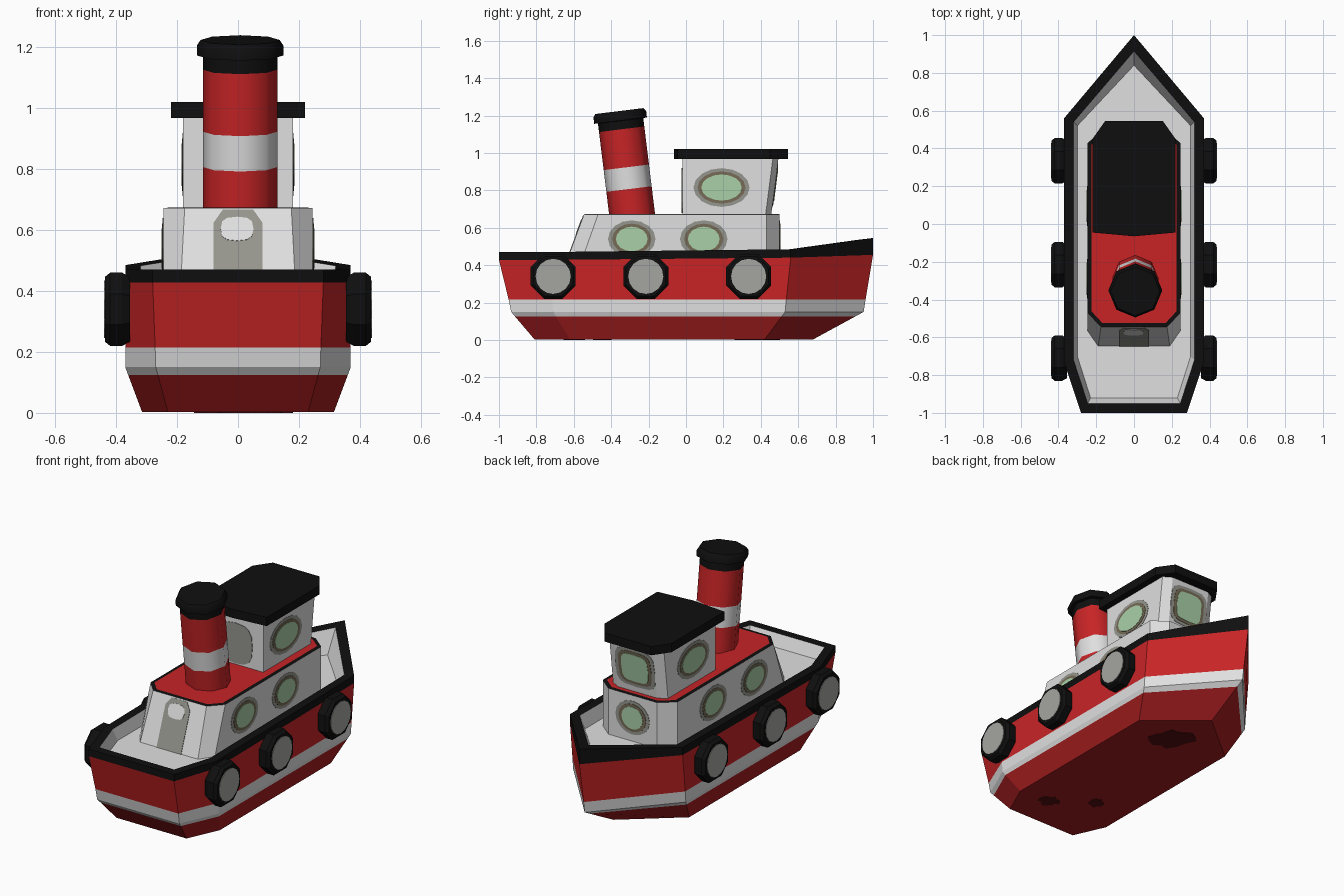
import bpy, bmesh, math, random
from mathutils import Matrix, Vector

if "Cube" in bpy.data.objects:
    bpy.data.objects.remove(bpy.data.objects["Cube"])

random.seed(4)


def paint(name, r, g, b):
    m = bpy.data.materials.new(name)
    m.diffuse_color = [((c / 255 + 0.055) / 1.055) ** 2.4 for c in (r, g, b)] + [1]
    m.use_nodes = True
    m.node_tree.nodes["Principled BSDF"].inputs["Base Color"].default_value = m.diffuse_color
    return m


RED = paint("red", 200, 36, 38)
DARK_RED = paint("dark red", 165, 29, 31)
RUST = paint("rust", 82, 14, 14)
WHITE = paint("white", 224, 224, 224)
BLACK = paint("black", 15, 15, 15)
GREY = paint("grey", 150, 150, 143)
BROWN = paint("brown", 118, 107, 86)
GREEN = paint("pale green", 170, 208, 168)
HUB = paint("hub grey", 165, 165, 160)


def loft(name, rings, mats, smooth=None):
    """Join closed rings; mats = bottom cap, one per band, top cap."""
    bm = bmesh.new()
    me = bpy.data.meshes.new(name)
    slots = list(dict.fromkeys(mats))
    for m in slots:
        me.materials.append(m)
    vs = [[bm.verts.new(p) for p in r] for r in rings]
    n = len(vs[0])
    bm.faces.new(vs[0][::-1]).material_index = slots.index(mats[0])
    for k in range(len(vs) - 1):
        for i in range(n):
            j = (i + 1) % n
            f = bm.faces.new((vs[k][i], vs[k][j], vs[k + 1][j], vs[k + 1][i]))
            f.material_index = slots.index(mats[k + 1])
    bm.faces.new(vs[-1]).material_index = slots.index(mats[-1])
    bmesh.ops.recalc_face_normals(bm, faces=bm.faces)
    bm.to_mesh(me)
    bm.free()
    ob = bpy.data.objects.new(name, me)
    bpy.context.collection.objects.link(ob)
    if smooth:
        bpy.ops.object.select_all(action='DESELECT')
        ob.select_set(True)
        bpy.context.view_layer.objects.active = ob
        bpy.ops.object.shade_smooth_by_angle(angle=math.radians(smooth))
    return ob


def mirrored(half):
    """Complete a half outline (x >= 0) across x = 0."""
    return half + [(-p[0],) + tuple(p[1:]) for p in reversed(half) if p[0] > 0]


def at_z(half, z):
    return mirrored([(x, y, z) for x, y in half])


def blend(a, b, t):
    return [tuple(Vector(p).lerp(Vector(q), t)) for p, q in zip(a, b)]


def lathe(name, profile, n, matrix, mats, turn=0.0, smooth=None):
    rings = [[matrix @ Vector((r * math.cos(turn + math.tau * i / n),
                               r * math.sin(turn + math.tau * i / n), t))
              for i in range(n)] for r, t in profile]
    return loft(name, rings, mats, smooth)


def plate(name, origin, u, v, pts, thick, mat):
    """Thin painted detail lying on a wall spanned by u and v."""
    o, u, v = Vector(origin), Vector(u).normalized(), Vector(v).normalized()
    nrm = u.cross(v)
    rings = [[o + u * a + v * b + nrm * d for a, b in pts] for d in (-0.004, thick)]
    return loft(name, rings, [mat] * 3)


def oval(rx, ry, n=16, power=1.0):
    def s(c):
        return math.copysign(abs(c) ** power, c)
    return [(rx * s(math.cos(math.tau * i / n)), ry * s(math.sin(math.tau * i / n)))
            for i in range(n)]


def window(name, origin, u, v, rx, ry, power=1.0):
    for part, grow, thick, mat in (("surround", 0.042, 0.002, GREY),
                                   ("frame", 0.02, 0.004, BROWN),
                                   ("glass", 0.0, 0.006, GREEN)):
        plate(f"{name}_{part}", origin, u, v, oval(rx + grow, ry + grow * 0.8, 16, power), thick, mat)


# Hull: bottom, knuckle, stripe, black gunwale and sunken deck
keel = [(0, .68, .003), (.315, .42, .003), (.315, -.62, .003), (.23, -.81, .003)]
knuckle = [(0, .95, .15), (.37, .53, .15), (.37, -.71, .15), (.27, -.935, .15)]
rim = [(0, 1, .545), (.37, .56, .485), (.37, -.73, .47), (.28, -1, .47)]
low = [(x, y, z - d) for (x, y, z), d in zip(rim, (.09, .045, .042, .042))]
stripe = [(x, y, .215) for x, y, z in blend(knuckle, rim, .2)]
inner = [(0, .915, .535), (.32, .54, .483), (.32, -.72, .47), (.245, -.95, .47)]
floor = [(0, .84, .40), (.30, .52, .40), (.30, -.70, .40), (.23, -.92, .40)]
levels = [keel, blend(keel, knuckle, .83), knuckle, stripe, low, rim, inner, floor]
loft("hull", [mirrored(r) for r in levels],
     [DARK_RED, DARK_RED, WHITE, WHITE, RED, BLACK, BLACK, WHITE, WHITE])

# Rust patches under the bow and stern
for k, (y, x, r) in enumerate(((.38, .04, .13), (-.6, .12, .06), (-.45, -.1, .05))):
    blob = [(a * q, b * q) for a, b in oval(r, r, 18) for q in [random.uniform(.6, 1.1)]]
    plate(f"rust_patch_{k}", (x, y, .003), (0, 1, 0), (1, 0, 0), blob, .003, RUST)

# Deckhouse with black-edged red roof
base = [(.16, .50), (.245, .43), (.245, -.57), (.19, -.65)]
top = [(.16, .50), (.245, .43), (.245, -.47), (.175, -.545)]
edge = [(.152, .48), (.225, .42), (.225, -.462), (.167, -.525)]
loft("deckhouse", [at_z(base, .39), at_z(top, .672), at_z(edge, .674)],
     [WHITE, WHITE, BLACK, RED])

# Wheelhouse with forward-leaning front, and its roof
cab_low = [(.13, .455), (.18, .425), (.18, -.02)]
cab_top = [(.13, .495), (.18, .465), (.18, -.02)]
loft("wheelhouse", [at_z(cab_low, .665), at_z(cab_top, .975)], [WHITE] * 3)
roof = [(0, .545), (.153, .545), (.22, .45), (.22, -.045), (0, -.065)]
loft("wheelhouse_roof", [at_z(roof, .968), at_z(roof, 1.02)], [BLACK] * 3)

# Portholes on both sides
for side, s in (("right", 1), ("left", -1)):
    for k, y in enumerate((-.29, .095)):
        window(f"{side}_porthole_{k}", (s * .245, y, .54), (0, s, 0), (0, 0, 1), .085, .066)
    window(f"{side}_wheelhouse_window", (s * .18, .19, .815), (0, s, 0), (0, 0, 1), .108, .07)

# Forward windows
window("forward_porthole", (0, .50, .54), (-1, 0, 0), (0, 0, 1), .07, .066)
window("windscreen", (0, .476, .825), (-1, 0, 0), (0, .04, .31), .088, .085, .5)

# Doors on the aft walls
slope = (0, .105, .282)
plate("aft_door", (0, -.598, .53), (1, 0, 0), slope,
      [(-.08, -.14), (.08, -.14), (.08, .10), (.05, .145), (-.05, .145), (-.08, .10)], .003, GREY)
plate("aft_door_window", (-.003, -.571, .603), (1, 0, 0), slope, oval(.054, .042, 12, .7), .005, WHITE)
plate("wheelhouse_door", (0, -.02, .80), (1, 0, 0), (0, 0, 1), oval(.11, .12, 16, .7), .003, GREY)

# Raked funnel with white band and black cap
lean = Matrix.Translation((.007, -.288, .67)) @ Matrix.Rotation(math.radians(7), 4, 'X')
lathe("funnel",
      [(.122, -.03), (.122, .138), (.122, .255), (.122, .46), (.122, .505),
       (.142, .507), (.142, .54), (.130, .558)], 8, lean,
      [RED, RED, WHITE, RED, BLACK, BLACK, BLACK, BLACK, BLACK], smooth=50)

# Tyre fenders along both sides
for side, s in (("right", 1), ("left", -1)):
    for k, y in enumerate((-.71, -.215, .335)):
        place = Matrix.Translation((0, y, .34)) @ Matrix.Rotation(s * math.pi / 2, 4, 'Y')
        lathe(f"{side}_tyre_{k}", [(.115, .355), (.13, .38), (.13, .42), (.115, .437)],
              8, place, [BLACK] * 5, turn=math.pi / 8)
        plate(f"{side}_tyre_hub_{k}", (s * .437, y, .34), (0, s, 0), (0, 0, 1),
              oval(.094, .094), .003, HUB)
